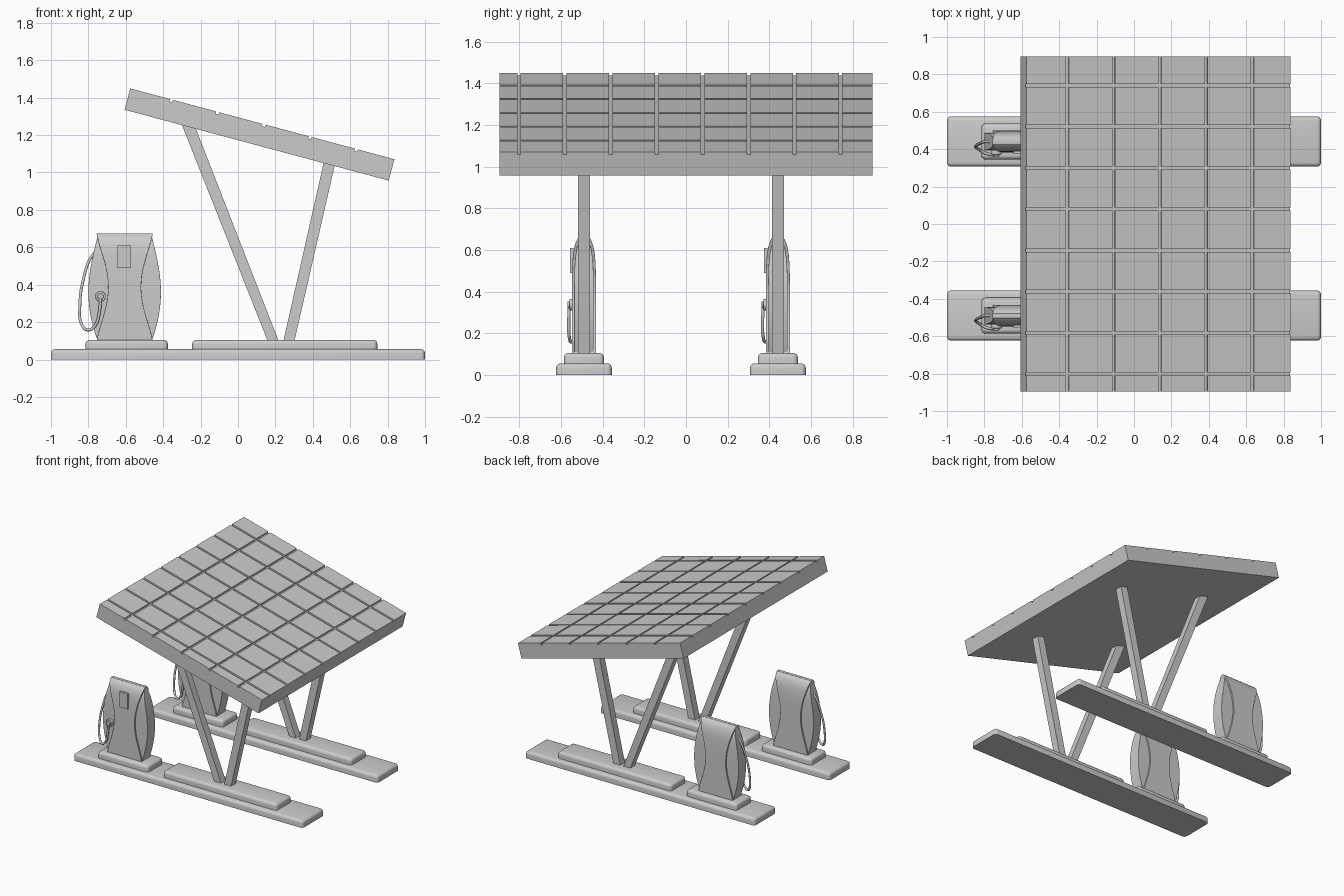
import bpy, bmesh, math
from mathutils import Vector, Matrix

cube = bpy.data.objects.get("Cube")
if cube:
    bpy.data.objects.remove(cube, do_unlink=True)

grey = bpy.data.materials.new("light_grey")
grey.use_nodes = True
grey.diffuse_color = (0.6, 0.6, 0.6, 1)
grey.node_tree.nodes["Principled BSDF"].inputs["Base Color"].default_value = (0.6, 0.6, 0.6, 1)


def finish(bm, name, smooth=True, bevel=0):
    bmesh.ops.recalc_face_normals(bm, faces=bm.faces)
    mesh = bpy.data.meshes.new(name)
    bm.to_mesh(mesh)
    bm.free()
    mesh.materials.append(grey)
    obj = bpy.data.objects.new(name, mesh)
    bpy.context.collection.objects.link(obj)
    if smooth:
        mesh.shade_smooth()
        mesh.set_sharp_from_angle(angle=math.radians(35))
    if bevel:
        mod = obj.modifiers.new("soft_edges", 'BEVEL')
        mod.width = bevel
        mod.segments = 3
        mod.limit_method = 'ANGLE'
        mod.angle_limit = math.radians(40)
    return obj


def box(x0, x1, y0, y1, z0, z1):
    bm = bmesh.new()
    size = Matrix.Diagonal((x1 - x0, y1 - y0, z1 - z0, 1))
    place = Matrix.Translation(((x0 + x1) / 2, (y0 + y1) / 2, (z0 + z1) / 2))
    bmesh.ops.create_cube(bm, size=1, matrix=place @ size)
    return bm


def kerb(name, x0, x1, yc, half, z0, z1):
    # Block with rounded corners and top rim, sharp at the bottom
    bm = box(x0, x1, yc - half, yc + half, z0, z1)
    edges = [e for e in bm.edges if max(v.co.z for v in e.verts) > z0 + 0.01]
    bmesh.ops.bevel(bm, geom=edges, offset=0.022, segments=4, profile=0.5, affect='EDGES')
    finish(bm, name)


def prism(name, outline, yc, half):
    # Extrude an x-z outline along y
    bm = bmesh.new()
    face = bm.faces.new([bm.verts.new((x, yc - half, z)) for x, z in outline])
    ext = bmesh.ops.extrude_face_region(bm, geom=[face])["geom"]
    bmesh.ops.translate(bm, vec=(0, 2 * half, 0),
                        verts=[v for v in ext if isinstance(v, bmesh.types.BMVert)])
    finish(bm, name, smooth=False)


def loft(name, xc, yc, z0, z1, width, depth, bevel):
    # Stack of rectangles whose half width and half depth vary with height
    bm = bmesh.new()
    rings = []
    for i in range(25):
        t = math.sin(math.pi / 2 * i / 24)
        w, d, z = width(t), depth(t), z0 + (z1 - z0) * t
        rings.append([bm.verts.new((xc + sx * w, yc + sy * d, z))
                      for sx, sy in ((-1, -1), (1, -1), (1, 1), (-1, 1))])
    for a, b in zip(rings, rings[1:]):
        for k in range(4):
            n = (k + 1) % 4
            bm.faces.new((a[k], a[n], b[n], b[k]))
    bm.faces.new(rings[0])
    bm.faces.new(rings[-1])
    finish(bm, name, bevel=bevel)


def disc(name, x, y, z, radius, length):
    bm = bmesh.new()
    bmesh.ops.create_cone(bm, cap_ends=True, segments=24, radius1=radius, radius2=radius, depth=length,
                          matrix=Matrix.Translation((x, y, z)) @ Matrix.Rotation(math.pi / 2, 4, 'X'))
    finish(bm, name, bevel=0.004)


def hose(name, yc):
    path = [(-0.735, -0.07, 0.335), (-0.742, -0.073, 0.25), (-0.765, -0.07, 0.18), (-0.80, -0.06, 0.158),
            (-0.832, -0.04, 0.18), (-0.845, -0.025, 0.30), (-0.824, -0.01, 0.44),
            (-0.79, 0, 0.54), (-0.75, 0, 0.59)]
    curve = bpy.data.curves.new(name, 'CURVE')
    curve.dimensions = '3D'
    curve.bevel_depth = 0.008
    curve.bevel_resolution = 2
    curve.resolution_u = 8
    spline = curve.splines.new('BEZIER')
    spline.bezier_points.add(len(path) - 1)
    for p, (x, y, z) in zip(spline.bezier_points, path):
        p.co = (x, yc + y, z)
        p.handle_left_type = p.handle_right_type = 'AUTO'
    curve.materials.append(grey)
    bpy.context.collection.objects.link(bpy.data.objects.new(name, curve))


def pump(side, yc):
    xc = -0.606
    # Bulging side shells, set back from the waisted centre casing
    loft(side + "_pump_side_shell", xc, yc, 0.105, 0.655,
         lambda t: 0.146 + 0.048 * math.sin(math.pi * t ** 0.9),
         lambda t: 0.047 * math.sqrt(max(1 - t ** 8, 0.15)), 0.016)
    loft(side + "_pump_casing", xc, yc, 0.10, 0.674,
         lambda t: 0.15 - 0.062 * math.sin(math.pi * t) ** 1.3,
         lambda t: 0.058 * math.sqrt(max(1 - t ** 9, 0.05)), 0.006)
    # Plain raised badge, nozzle holder and hose
    finish(box(-0.643, -0.571, yc - 0.066, yc - 0.05, 0.49, 0.61), side + "_pump_badge", smooth=False)
    disc(side + "_nozzle_holder", -0.735, yc - 0.054, 0.337, 0.028, 0.03)
    disc(side + "_nozzle_cap", -0.735, yc - 0.064, 0.337, 0.016, 0.03)
    hose(side + "_pump_hose", yc)


# Two service islands, each with plinths, a pump and a V of posts
for side, yc in (("front", -0.49), ("back", 0.441)):
    kerb(side + "_island", -1, 1, yc, 0.134, 0, 0.055)
    kerb(side + "_pump_plinth", -0.815, -0.375, yc, 0.096, 0.045, 0.105)
    kerb(side + "_post_plinth", -0.245, 0.745, yc, 0.096, 0.045, 0.105)
    prism(side + "_long_post", [(0.158, 0.1), (0.217, 0.1), (-0.241, 1.275), (-0.312, 1.285)], yc, 0.029)
    prism(side + "_short_post", [(0.243, 0.1), (0.302, 0.1), (0.521, 1.055), (0.463, 1.075)], yc, 0.029)
    pump(side, yc)

# Tilted canopy: a slab split along its joints, with the tiles raised between them
LENGTH, HALF_Y, THICK, JOINT, RAISE = 1.462, 0.896, 0.118, 0.008, 0.013
u_joints = [0.009 + 0.256 * i for i in range(-2, 3)]
y_joints = [-0.802 + 0.2205 * i for i in range(8)]
top = THICK / 2 - RAISE
bm = box(-LENGTH / 2, LENGTH / 2, -HALF_Y, HALF_Y, -THICK / 2, top)
for axis, joints in ((Vector((1, 0, 0)), u_joints), (Vector((0, 1, 0)), y_joints)):
    for pos in joints:
        for s in (-JOINT, JOINT):
            bmesh.ops.bisect_plane(bm, geom=bm.verts[:] + bm.edges[:] + bm.faces[:],
                                   plane_co=axis * (pos + s), plane_no=axis)
bm.normal_update()


def is_tile(face):
    c = face.calc_center_median()
    return (face.normal.z > 0.9 and all(abs(c.x - u) > JOINT for u in u_joints)
            and all(abs(c.y - y) > JOINT for y in y_joints))


tiles = [f for f in bm.faces if is_tile(f)]
raised = bmesh.ops.extrude_face_region(bm, geom=tiles)["geom"]
bmesh.ops.translate(bm, vec=(0, 0, RAISE), verts=[v for v in raised if isinstance(v, bmesh.types.BMVert)])
bmesh.ops.delete(bm, geom=[f for f in tiles if f.is_valid], context='FACES_ONLY')
canopy = finish(bm, "solar_canopy", smooth=False)
canopy.location = (0.115, 0, 1.203)
canopy.rotation_euler = (0, math.radians(15), 0)
